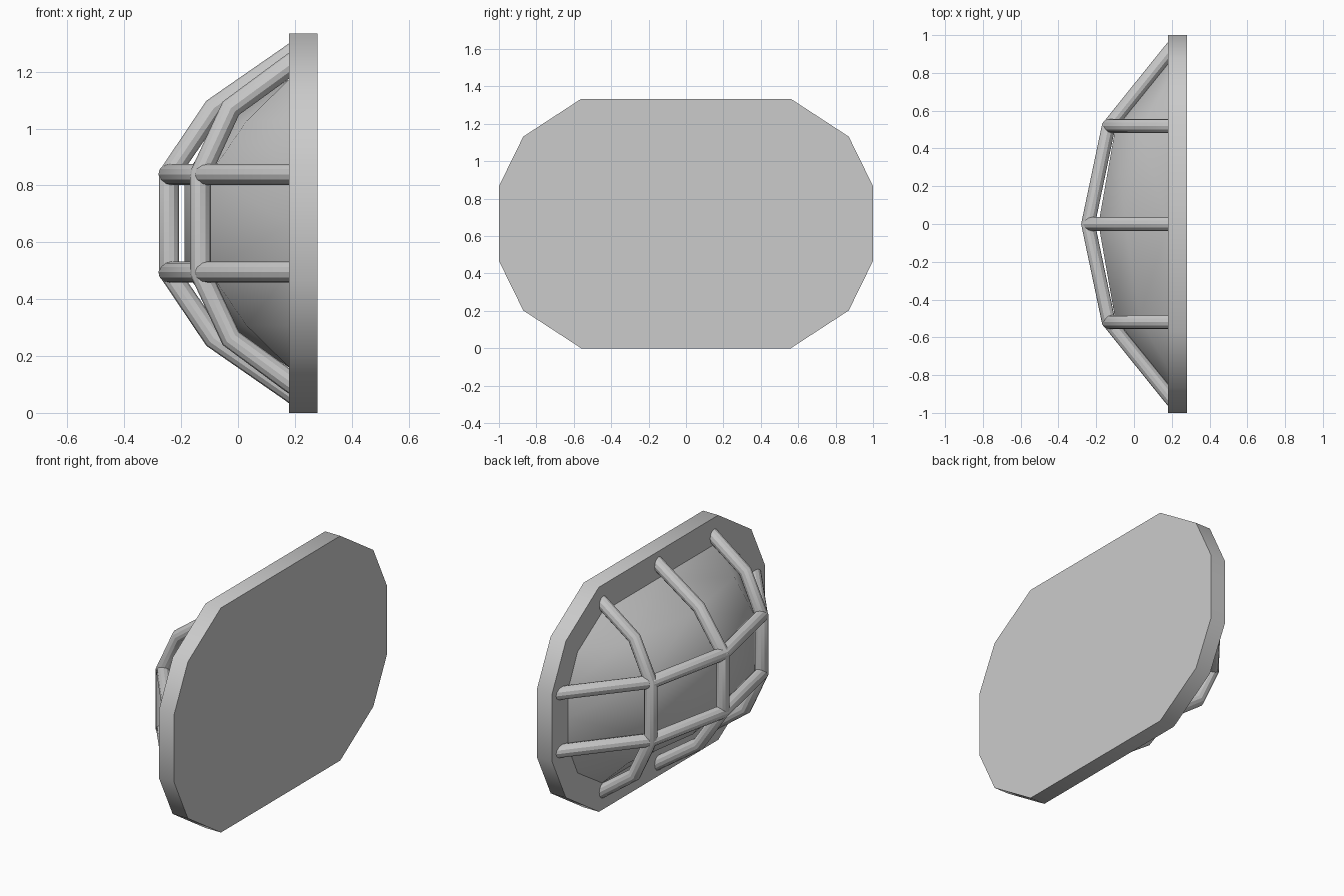
import bpy, bmesh

if "Cube" in bpy.data.objects:
    bpy.data.objects.remove(bpy.data.objects["Cube"], do_unlink=True)

grey = bpy.data.materials.new("light_grey")
grey.use_nodes = True
grey.diffuse_color = (0.6, 0.6, 0.6, 1)
grey.node_tree.nodes["Principled BSDF"].inputs["Base Color"].default_value = (0.6, 0.6, 0.6, 1)

MID = 0.667      # height of the centre line
FRONT = 0.18     # face of the plate that carries the lamp
BACK = 0.28


def finish(obj, angle):
    obj.data.materials.append(grey)
    bpy.ops.object.select_all(action='DESELECT')
    obj.select_set(True)
    bpy.context.view_layer.objects.active = obj
    bpy.ops.object.shade_smooth_by_angle(angle=angle)


def mesh_object(name, bm, angle):
    bmesh.ops.remove_doubles(bm, verts=bm.verts, dist=0.0005)
    bmesh.ops.recalc_face_normals(bm, faces=bm.faces)
    mesh = bpy.data.meshes.new(name)
    bm.to_mesh(mesh)
    bm.free()
    obj = bpy.data.objects.new(name, mesh)
    bpy.context.collection.objects.link(obj)
    finish(obj, angle)
    return obj


# Twelve-sided wall plate, mirrored from one quarter of its outline
quarter = [(1.0, 0.2), (0.87, 0.465), (0.56, MID)]
half = quarter + [(-y, h) for y, h in reversed(quarter)]
outline = half + [(-y, -h) for y, h in half]
bm = bmesh.new()
face = bm.faces.new([bm.verts.new((FRONT, y, MID + h)) for y, h in outline])
ext = bmesh.ops.extrude_face_region(bm, geom=[face])
for v in ext["geom"]:
    if isinstance(v, bmesh.types.BMVert):
        v.co.x = BACK
mesh_object("wall_plate", bm, 0.6)

# Lens: one quarter of the faceted dome, mirrored four ways
rim = [(FRONT, 0, 0.507), (FRONT, 0.53, 0.507), (FRONT, 0.76, 0.36),
       (FRONT, 0.85, 0.17), (FRONT, 0.85, 0)]
shoulder = [(-0.045, 0, 0.36), (0.03, 0.5, 0.36)]
crown = [(-0.188, 0, 0.17), (-0.1, 0.5, 0.17)]
waist = [(-0.188, 0, 0), (-0.1, 0.5, 0)]
patches = [
    [rim[0], rim[1], shoulder[1], shoulder[0]],
    [rim[1], rim[2], shoulder[1]],
    [shoulder[0], shoulder[1], crown[1], crown[0]],
    [shoulder[1], rim[2], rim[3], crown[1]],
    [crown[0], crown[1], waist[1], waist[0]],
    [crown[1], rim[3], rim[4], waist[1]],
]
bm = bmesh.new()
for sy in (1, -1):
    for sz in (1, -1):
        for patch in patches:
            bm.faces.new([bm.verts.new((x, sy * y, MID + sz * h)) for x, y, h in patch])
lens = mesh_object("lens", bm, 1.2)


# Round guard bars, swept along bent paths
def bar(name, points):
    curve = bpy.data.curves.new(name, 'CURVE')
    curve.dimensions = '3D'
    curve.bevel_depth = 0.037
    curve.bevel_resolution = 4
    curve.use_fill_caps = True
    spline = curve.splines.new('POLY')
    spline.points.add(len(points) - 1)
    for p, co in zip(spline.points, points):
        p.co = (*co, 1)
    obj = bpy.data.objects.new(name, curve)
    bpy.context.collection.objects.link(obj)
    bpy.ops.object.select_all(action='DESELECT')
    obj.select_set(True)
    bpy.context.view_layer.objects.active = obj
    bpy.ops.object.convert(target='MESH')
    finish(bpy.context.object, 0.5)


def upright(name, y, path):
    top = [(x, y, MID + h) for x, h in path]
    bottom = [(x, y, MID - h) for x, h in reversed(path)]
    bar(name, top + bottom)


side = [(0.22, 0.583), (FRONT, 0.555), (-0.025, 0.405), (-0.133, 0.172)]
centre = [(0.22, 0.617), (FRONT, 0.588), (-0.085, 0.405), (-0.243, 0.172)]
upright("guard_upright_left", 0.52, side)
upright("guard_upright_centre", 0, centre)
upright("guard_upright_right", -0.52, side)

rail = [(0.22, 0.953), (FRONT, 0.905), (-0.135, 0.515)]
for name, h in (("guard_rail_upper", 0.172), ("guard_rail_lower", -0.172)):
    left = [(x, y, MID + h) for x, y in rail]
    right = [(x, -y, MID + h) for x, y in reversed(rail)]
    bar(name, left + [(-0.243, 0, MID + h)] + right)
